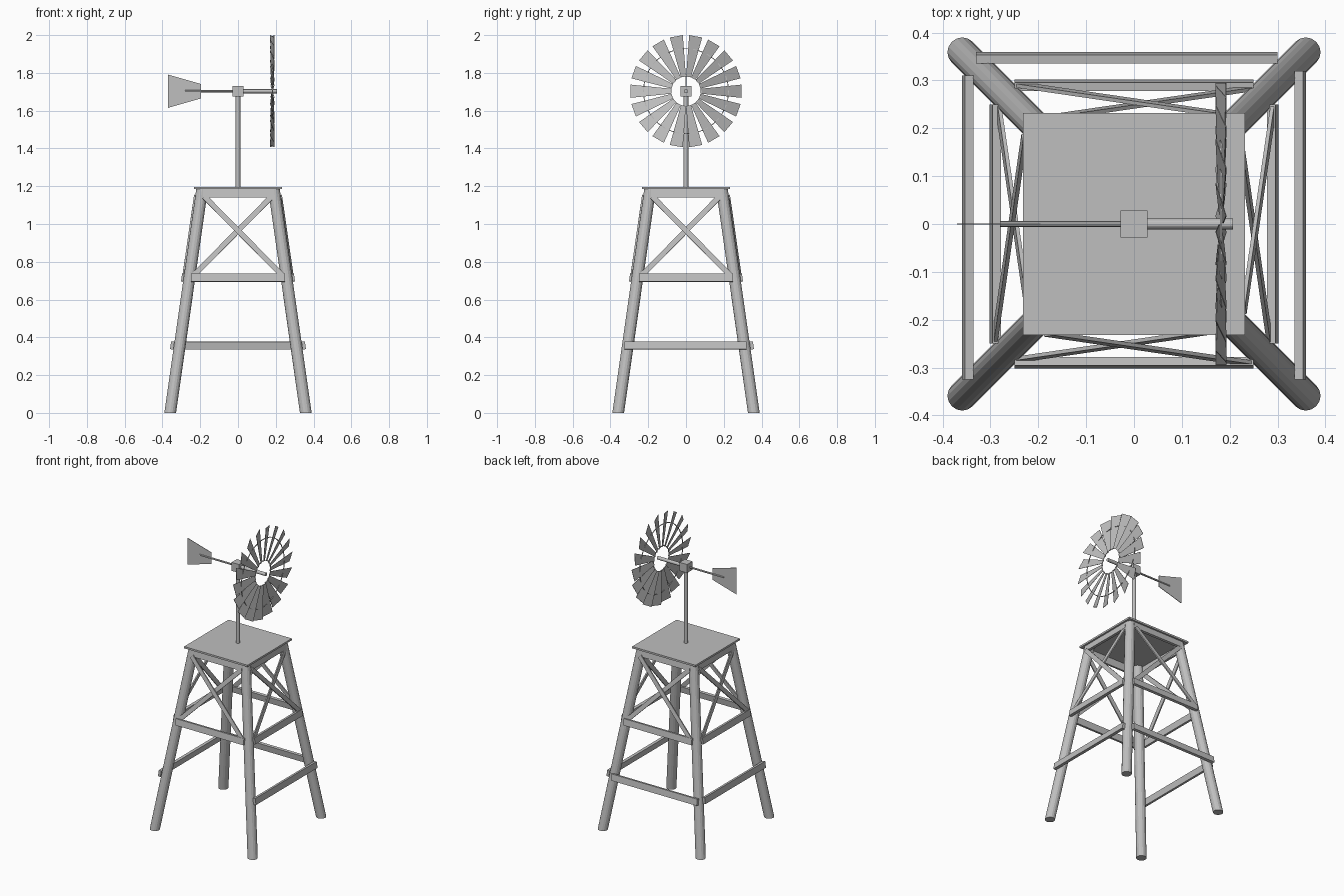
import bpy, bmesh, math
from mathutils import Vector, Matrix

if "Cube" in bpy.data.objects:
    bpy.data.objects.remove(bpy.data.objects["Cube"])

grey = bpy.data.materials.new("weathered grey")
grey.diffuse_color = (0.52, 0.52, 0.52, 1)
grey.use_nodes = True
grey.node_tree.nodes["Principled BSDF"].inputs["Base Color"].default_value = grey.diffuse_color
TILT = 0.15          # lean of the tower faces
AXLE = 1.703         # height of the wheel axle
WHEEL_X = 0.182


def finish(name, bm):
    bmesh.ops.recalc_face_normals(bm, faces=bm.faces)
    me = bpy.data.meshes.new(name)
    bm.to_mesh(me)
    bm.free()
    me.materials.append(grey)
    ob = bpy.data.objects.new(name, me)
    bpy.context.collection.objects.link(ob)
    return ob


def box(name, centre, size):
    bm = bmesh.new()
    bmesh.ops.create_cube(bm, size=1, matrix=Matrix.Translation(centre) @ Matrix.Diagonal((*size, 1)))
    return finish(name, bm)


def rod(name, a, b, r, sides=16):
    a, b = Vector(a), Vector(b)
    rot = (b - a).to_track_quat('Z', 'Y').to_matrix().to_4x4()
    bm = bmesh.new()
    bmesh.ops.create_cone(bm, cap_ends=True, segments=sides, radius1=r, radius2=r,
                          depth=(b - a).length, matrix=Matrix.Translation((a + b) / 2) @ rot)
    return finish(name, bm)


def board(name, a, b, height, thick, side):
    """Board from a to b on the leaning front face, turned to one of four sides."""
    a, b = Vector(a), Vector(b)
    along = (b - a).normalized()
    out = Vector((0, -math.cos(TILT), math.sin(TILT)))
    out = (out - along * out.dot(along)).normalized()
    up = out.cross(along)
    m = Matrix((along, out, up)).transposed().to_4x4()
    m = Matrix.Translation((a + b) / 2) @ m @ Matrix.Diagonal(((b - a).length, thick, height, 1))
    bm = bmesh.new()
    bmesh.ops.create_cube(bm, size=1, matrix=Matrix.Rotation(side * math.pi / 2, 4, 'Z') @ m)
    return finish(name, bm)


# Splayed legs, cut level at top and bottom
for sx in (-1, 1):
    for sy in (-1, 1):
        bm = bmesh.new()
        bmesh.ops.create_cone(bm, cap_ends=True, segments=16, radius1=0.031, radius2=0.031,
                              depth=1.185, matrix=Matrix.Translation((0, 0, 0.5925)))
        for v in bm.verts:
            c = 0.359 - 0.169 * v.co.z / 1.185
            v.co.x += sx * c
            v.co.y += sy * c
        finish("leg", bm)

# Rails and cross braces on each side; the front has no lower rail
for s, name in enumerate(("front", "right", "back", "left")):
    board(name + "_top_rail", (-0.185, -0.216, 1.163), (0.185, -0.216, 1.163), 0.046, 0.016, s)
    board(name + "_middle_rail", (-0.25, -0.29, 0.715), (0.25, -0.29, 0.715), 0.042, 0.018, s)
    for d in (-1, 1):
        o = 0.004 * d
        board(name + "_brace", (-0.24 * d, -0.287 + o, 0.722), (0.178 * d, -0.226 + o, 1.145), 0.028, 0.008, s)
    if s:
        x0, x1 = ((-0.325, 0.32), (-0.30, 0.33), (-0.31, 0.325))[s - 1]
        board(name + "_lower_rail", (x0, -0.348, 0.357), (x1, -0.348, 0.357), 0.042, 0.018, s)

# Platform, mast and gear box
box("platform", (0, 0, 1.19), (0.465, 0.465, 0.012))
rod("mast", (0, 0, 1.19), (0, 0, AXLE), 0.013)
box("gear_box", (0, 0, AXLE), (0.056, 0.056, 0.056))
rod("axle", (0, 0, AXLE), (0.207, 0, AXLE), 0.011)
rod("tail_rod", (-0.28, 0, AXLE), (0, 0, AXLE), 0.006, 8)

# Tail vane
bm = bmesh.new()
pts = ((-0.37, 0.088), (-0.37, -0.088), (-0.195, -0.038), (-0.195, 0.038))
vs = [[bm.verts.new((x, y, AXLE + z)) for x, z in pts] for y in (-0.0015, 0.0015)]
for loop in vs:
    bm.faces.new(loop)
for i in range(4):
    j = (i + 1) % 4
    bm.faces.new((vs[0][i], vs[0][j], vs[1][j], vs[1][i]))
finish("tail_vane", bm)

# Wheel of eighteen pitched blades
bm = bmesh.new()
for k in range(18):
    t = k * math.tau / 18
    rad = Vector((0, math.cos(t), math.sin(t)))
    tan = Vector((0, -math.sin(t), math.cos(t)))
    rows = []
    for dx in (-0.001, 0.001):
        rows.append([bm.verts.new(Vector((WHEEL_X + dx + 0.31 * w, 0, AXLE)) + rad * r + tan * w)
                     for r, w in ((0.077, -0.013), (0.295, -0.035), (0.295, 0.035), (0.077, 0.013))])
        bm.faces.new(rows[-1])
    for i in range(4):
        j = (i + 1) % 4
        bm.faces.new((rows[0][i], rows[0][j], rows[1][j], rows[1][i]))
finish("wheel_blades", bm)

# Thin hoops tying the blades together
for r in (0.082, 0.225):
    bm = bmesh.new()
    n = 36
    rings = []
    for k in range(n):
        t = k * math.tau / n
        rings.append([bm.verts.new((WHEEL_X + 0.002 * a, (r + 0.002 * b) * math.cos(t),
                                    AXLE + (r + 0.002 * b) * math.sin(t)))
                      for a, b in ((-1, -1), (1, -1), (1, 1), (-1, 1))])
    for k in range(n):
        p, q = rings[k], rings[(k + 1) % n]
        for i in range(4):
            j = (i + 1) % 4
            bm.faces.new((p[i], p[j], q[j], q[i]))
    finish("wheel_hoop", bm)
